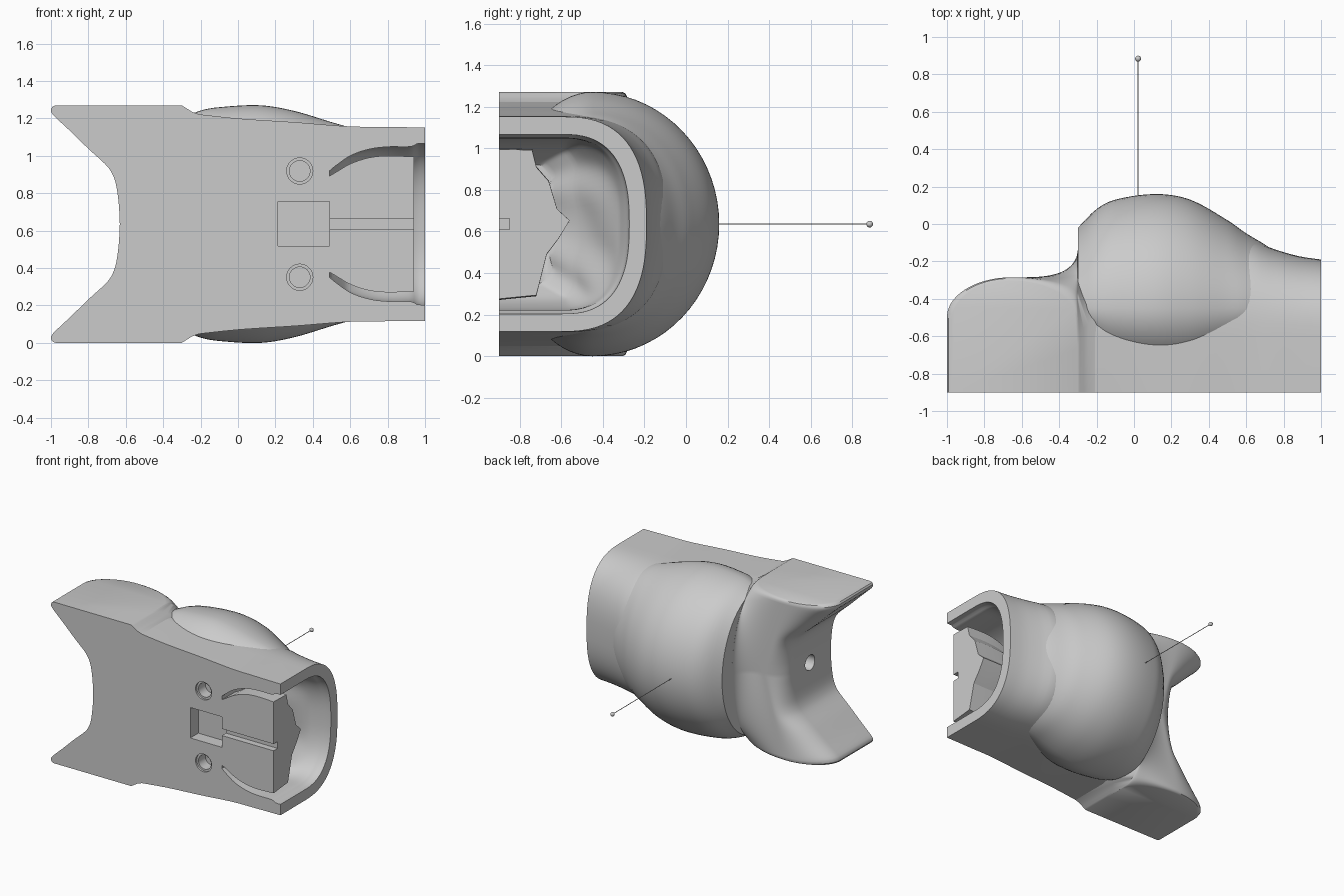
import bpy, bmesh, math
from mathutils import Matrix

if "Cube" in bpy.data.objects:
    bpy.data.objects.remove(bpy.data.objects["Cube"])

MID = 0.635      # height of the mirror plane
FRONT = -0.9     # flat front face

grey = bpy.data.materials.new("light_grey")
grey.use_nodes = True
grey.diffuse_color = (0.6, 0.6, 0.6, 1)
grey.node_tree.nodes["Principled BSDF"].inputs["Base Color"].default_value = (0.6, 0.6, 0.6, 1)


def make(name, bm):
    bmesh.ops.recalc_face_normals(bm, faces=bm.faces[:])
    mesh = bpy.data.meshes.new(name)
    bm.to_mesh(mesh)
    bm.free()
    mesh.materials.append(grey)
    ob = bpy.data.objects.new(name, mesh)
    bpy.context.collection.objects.link(ob)
    return ob


def loft(name, rings):
    bm = bmesh.new()
    loops = [[bm.verts.new(p) for p in ring] for ring in rings]
    n = len(loops[0])
    for a, b in zip(loops, loops[1:]):
        for i in range(n):
            j = (i + 1) % n
            bm.faces.new((a[i], a[j], b[j], b[i]))
    bm.faces.new(loops[0])
    bm.faces.new(loops[-1])
    return make(name, bm)


def curve(keys, x):
    """Smooth interpolation of (x, value...) keys."""
    last = len(keys) - 2
    i = max(k for k in range(last + 1) if k == 0 or keys[k][0] <= x)
    a, b = keys[i], keys[i + 1]
    p, q = keys[max(i - 1, 0)], keys[min(i + 2, last + 1)]
    w = b[0] - a[0]
    t = (x - a[0]) / w
    out = []
    for c in range(1, len(a)):
        ma = (b[c] - p[c]) / (b[0] - p[0]) * w
        mb = (q[c] - a[c]) / (q[0] - a[0]) * w
        out.append((2*t**3 - 3*t*t + 1) * a[c] + (t**3 - 2*t*t + t) * ma
                   + (3*t*t - 2*t**3) * b[c] + (t**3 - t*t) * mb)
    return out


def steps(keys, n):
    a, b = keys[0][0], keys[-1][0]
    return [a + (b - a) * i / n for i in range(n + 1)]


def u_ring(x, back, half, front, power=2.6, ripple=0.0):
    """Flat-fronted section with a rounded back."""
    base = min(-0.6, back - 0.1)
    ring = [(x, front, MID - half)]
    for i in range(41):
        t = math.pi * (i / 40 - 0.5)
        c, s = max(math.cos(t), 0), math.sin(t)
        wave = 1 - ripple * (1 + math.sin(7 * t + 9 * x)) * c
        ring.append((x, base + (back - base) * c ** (2 / power) * wave,
                     MID + half * math.copysign(abs(s) ** (2 / power), s)))
    return ring + [(x, front, MID + half)]


def oval_ring(x, yc, back, front, half, n=72):
    ring = []
    for i in range(n):
        t = math.tau * i / n
        c = math.cos(t)
        ring.append((x, yc + c * (back if c > 0 else front), MID + half * math.sin(t)))
    return ring


def wing_ring(z, left, inset):
    """Horizontal slice of the forked end: end wall, rolled edge, sweep to the bulge."""
    s = abs(z) / MID
    left += inset
    start = -0.42 - 0.08 * s - inset
    peak_x, peak_y = -0.48 - 0.18 * s, -0.285 - inset
    join_y = -0.5 + 0.36 * math.sqrt(max(1 - s * s, 0)) - inset
    right = -0.2 if abs(z) < 0.585 else -0.24 - (abs(z) - 0.597) * 1.6
    ring = [(left, FRONT), (left, start)]
    for i in range(1, 15):
        t = math.pi / 2 * i / 14
        ring.append((peak_x - (peak_x - left) * math.cos(t), start + (peak_y - start) * math.sin(t)))
    for i in range(1, 17):
        t = math.pi / 2 * i / 16
        ring.append((peak_x + (-0.302 - peak_x) * math.sin(t),
                     peak_y + (join_y - peak_y) * (1 - math.cos(t))))
    ring += [(right, join_y - 0.15), (right, FRONT)]
    return [(x, y, MID + z) for x, y in ring]


def box(name, x0, x1, y0, y1, z0, z1):
    corners = [(x0, z0), (x1, z0), (x1, z1), (x0, z1)]
    return loft(name, [[(x, y, z) for x, z in corners] for y in (y0, y1)])


def cylinder(name, radius, length, centre, axis, n=32):
    bm = bmesh.new()
    turn = Matrix.Rotation(math.pi / 2, 4, "Y" if axis == "x" else "X")
    bmesh.ops.create_cone(bm, cap_ends=True, segments=n, radius1=radius, radius2=radius,
                          depth=length, matrix=Matrix.Translation(centre) @ turn)
    return make(name, bm)


def cut(ob, cutters):
    for cutter in cutters:
        mod = ob.modifiers.new("cut", "BOOLEAN")
        mod.operation, mod.solver, mod.object = "DIFFERENCE", "EXACT", cutter
        bpy.context.view_layer.update()
        done = ob.evaluated_get(bpy.context.evaluated_depsgraph_get())
        ob.data = bpy.data.meshes.new_from_object(done)
        ob.modifiers.clear()


def smooth(ob, angle=35):
    bpy.ops.object.select_all(action="DESELECT")
    ob.select_set(True)
    bpy.context.view_layer.objects.active = ob
    bpy.ops.object.shade_smooth_by_angle(angle=math.radians(angle))


# Sleeve with a flat front and rounded back: x, back, half height
sleeve_keys = [(-0.28, -0.3, 0.595), (0, -0.24, 0.565), (0.3, -0.15, 0.545), (0.6, -0.085, 0.522),
               (0.75, -0.135, 0.52), (0.88, -0.172, 0.518), (1, -0.19, 0.517)]
sleeve = loft("sleeve", [u_ring(x, *curve(sleeve_keys, x), FRONT) for x in steps(sleeve_keys, 32)])

# Round bulge: x, back radius, front radius, half height
bulge_keys = [(-0.3, 0.43, 0.2, 0.565), (-0.2, 0.53, 0.32, 0.607), (-0.1, 0.58, 0.38, 0.625),
              (0.12, 0.61, 0.41, 0.635), (0.3, 0.58, 0.4, 0.605), (0.5, 0.47, 0.32, 0.545),
              (0.6, 0.4, 0.26, 0.515), (0.7, 0.34, 0.2, 0.47), (0.8, 0.27, 0.15, 0.4)]
bulge = loft("bulge", [oval_ring(x, -0.45, *curve(bulge_keys, x)) for x in steps(bulge_keys, 44)])

# Forked end with two wings: height from the middle, left edge
fork_keys = [(0, -0.632), (0.1, -0.637), (0.2, -0.65), (0.26, -0.668), (0.31, -0.7),
             (0.4, -0.797), (0.5, -0.9), (0.58, -0.985), (0.6, -0.999), (0.615, -1)]
levels = [0.615 * i / 40 for i in range(41)]
half_rings = [(z, curve(fork_keys, z)[0], 0) for z in levels]
half_rings += [(0.628, -0.998, 0.006), (0.635, -0.993, 0.018)]
wings = loft("forked_wings", [wing_ring(-z, x, d) for z, x, d in reversed(half_rings[1:])]
             + [wing_ring(z, x, d) for z, x, d in half_rings])
end_hole = cylinder("end_hole_cutter", 0.06, 0.3, (-0.6, -0.64, MID), "x")
cut(wings, [end_hole])

# Open cavity: x, back, half height
cavity_keys = [(0.49, -0.62, 0.285), (0.52, -0.58, 0.31), (0.6, -0.48, 0.365), (0.7, -0.4, 0.4),
               (0.8, -0.34, 0.413), (0.93, -0.29, 0.415), (0.96, -0.28, 0.43), (1.05, -0.265, 0.43)]
cavity = loft("cavity_cutter", [u_ring(x, *curve(cavity_keys, x), -1,
              ripple=max(0, 0.85 - x) * 0.5) for x in steps(cavity_keys, 36)])

# Core inside the cavity, with an uneven ridged back
profile = [(FRONT, 1), (-0.74, 0.99), (-0.72, 0.76), (-0.66, 0.57), (-0.62, 0.2), (-0.56, 0.05),
           (-0.61, -0.18), (-0.67, -0.4), (-0.72, -0.95), (FRONT, -1)]
core_keys = [(0.46, 0.24), (0.52, 0.275), (0.6, 0.322), (0.7, 0.355), (0.8, 0.365), (0.94, 0.36)]
core = loft("core", [[(x, y, MID + z * curve(core_keys, x)[0]) for y, z in profile]
                     for x in steps(core_keys, 16)])

# Front pocket, groove and countersunk holes
pocket = box("pocket_cutter", 0.215, 0.49, -1, -0.8, MID - 0.118, MID + 0.122)
groove = box("groove_cutter", 0.48, 1.1, -1, -0.85, MID - 0.025, MID + 0.028)
pits = []
for side in (-1, 1):
    spot = MID + side * 0.284
    pits.append(cylinder("pit_cutter", 0.055, 0.2, (0.33, FRONT, spot), "y"))
    pits.append(cylinder("rim_cutter", 0.07, 0.03, (0.33, FRONT, spot), "y"))
cut(sleeve, [cavity, pocket, groove] + pits)
cut(bulge, [cavity, pocket, groove] + pits)
cut(core, [pocket, groove])

# Thin pin with a ball tip
pin = cylinder("pin", 0.0025, 0.74, (0.022, 0.515, MID), "y", 12)
bm = bmesh.new()
bmesh.ops.create_uvsphere(bm, u_segments=16, v_segments=10, radius=0.016,
                          matrix=Matrix.Translation((0.022, 0.884, MID)))
ball = make("pin_ball", bm)

for cutter in [end_hole, cavity, pocket, groove] + pits:
    bpy.data.objects.remove(cutter)
for part in (sleeve, bulge, wings, pin, ball):
    smooth(part)
smooth(core, 15)
